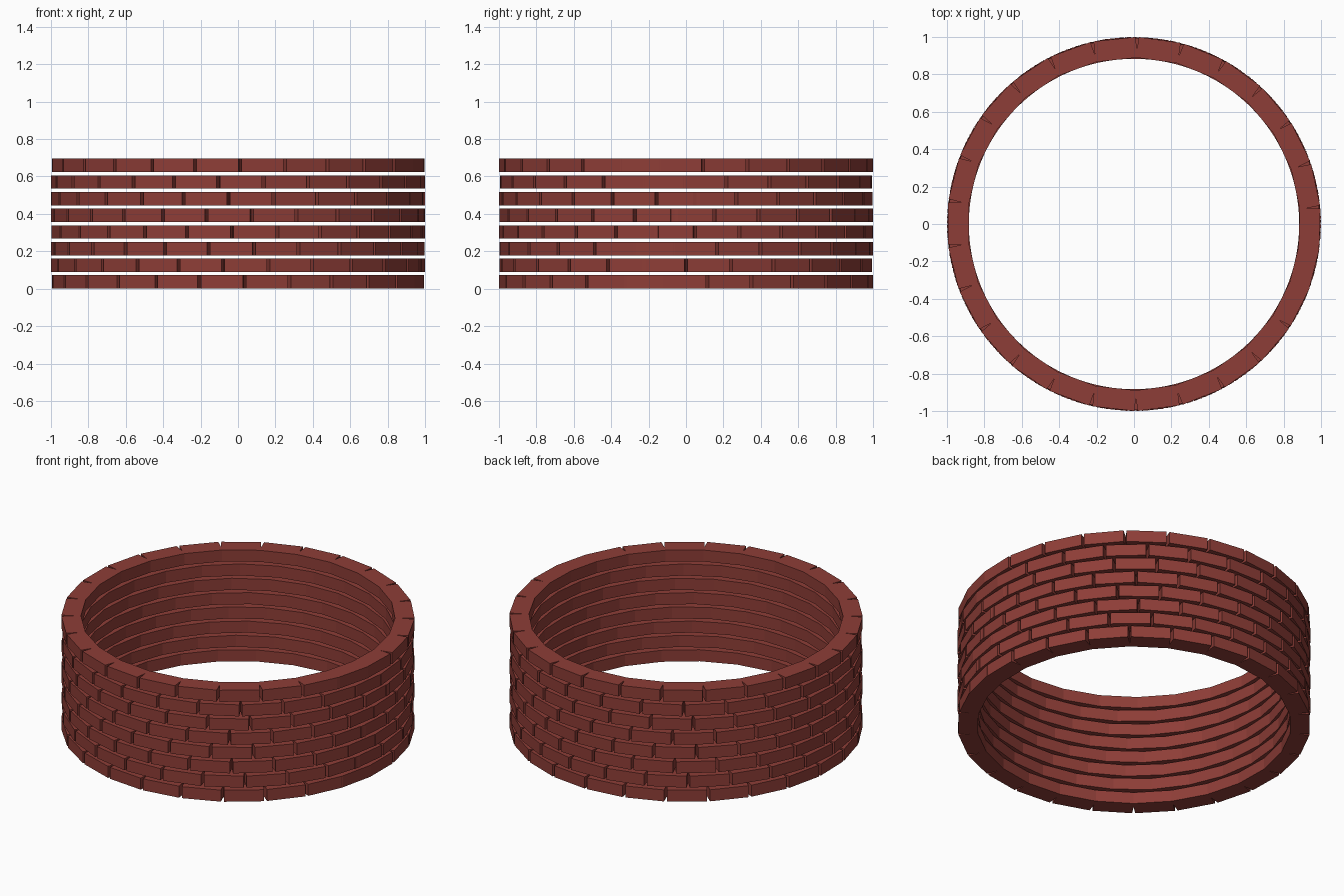
import bpy, bmesh, math
from mathutils import Matrix

if "Cube" in bpy.data.objects:
    bpy.data.objects.remove(bpy.data.objects["Cube"])

# One flat brick colour
brick_red = bpy.data.materials.new("brick_red")
brick_red.diffuse_color = (0.27, 0.047, 0.038, 1)
brick_red.use_nodes = True
brick_red.node_tree.nodes["Principled BSDF"].inputs["Base Color"].default_value = brick_red.diffuse_color

PITCH = 13.97             # degrees per regular brick
INNER, OUTER = 0.883, 0.9935
WIDTH, HEIGHT, STEP = 0.226, 0.072, 0.0891

# Per course: angle of the first joint, number of evenly spaced bricks
COURSES = [(6.6, 23), (0.0, 24), (9.5, 23), (2.7, 24),
           (8.8, 24), (15.6, 24), (12.5, 23), (5.2, 23)]


def add_brick(bm, angle, z):
    m = (Matrix.Rotation(math.radians(angle), 4, 'Z')
         @ Matrix.Translation(((INNER + OUTER) / 2, 0, z + HEIGHT / 2))
         @ Matrix.Diagonal((OUTER - INNER, WIDTH, HEIGHT, 1)))
    bmesh.ops.create_cube(bm, size=1, matrix=m)


for i, (start, regular) in enumerate(COURSES):
    bm = bmesh.new()
    # evenly spaced bricks with wedge-shaped open joints
    angles = [start + PITCH * (k + 0.5) for k in range(regular)]
    # closing bricks squeezed into the remaining arc, so they overlap
    a = start + PITCH * (regular + 0.5)
    b = start + 360 - PITCH / 2
    rest = 26 - regular
    angles += [a + (b - a) * k / (rest - 1) for k in range(rest)]
    for angle in angles:
        add_brick(bm, angle, i * STEP)
    mesh = bpy.data.meshes.new(f"brick_course_{i + 1}")
    bm.to_mesh(mesh)
    bm.free()
    mesh.materials.append(brick_red)
    bpy.context.collection.objects.link(
        bpy.data.objects.new(f"brick_course_{i + 1}", mesh))
